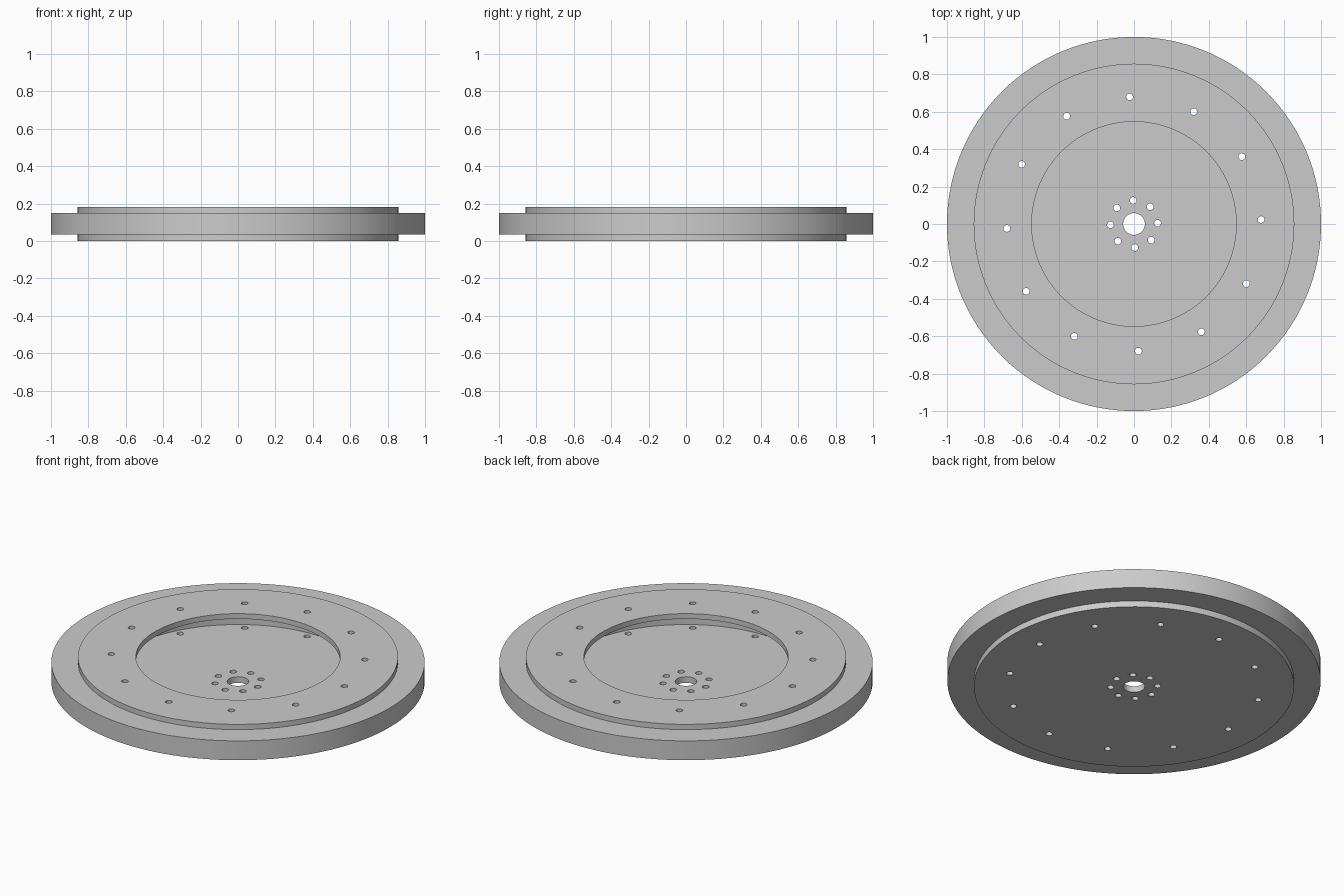
import bpy, bmesh
from math import cos, sin, tau, radians

cube = bpy.data.objects.get("Cube")
if cube:
    bpy.data.objects.remove(cube, do_unlink=True)

GREY = (0.6, 0.6, 0.6, 1)
metal = bpy.data.materials.new("grey metal")
metal.use_nodes = True
metal.diffuse_color = GREY
metal.node_tree.nodes["Principled BSDF"].inputs["Base Color"].default_value = GREY


def bolt_circle(count, radius, hole, turn=2):
    """Evenly spaced round holes as (x, y, radius, segments)."""
    angles = [radians(turn) + tau * i / count for i in range(count)]
    return [(radius * cos(a), radius * sin(a), hole, 24) for a in angles]


def plate(name, circles, bottom, top):
    """Extrude a flat outline with round holes between two heights."""
    curve = bpy.data.curves.new(name, "CURVE")
    curve.dimensions = "2D"
    curve.fill_mode = "BOTH"
    curve.extrude = (top - bottom) / 2
    for x, y, r, n in circles:
        spline = curve.splines.new("POLY")
        spline.points.add(n - 1)
        for i, p in enumerate(spline.points):
            a = tau * i / n
            p.co = (x + r * cos(a), y + r * sin(a), 0, 1)
        spline.use_cyclic_u = True
    obj = bpy.data.objects.new(name, curve)
    bpy.context.collection.objects.link(obj)
    bpy.ops.object.select_all(action="DESELECT")
    obj.select_set(True)
    bpy.context.view_layer.objects.active = obj
    bpy.ops.object.convert(target="MESH")
    obj = bpy.context.object
    obj.name = name

    # Weld caps to walls and set the plate at its height
    bm = bmesh.new()
    bm.from_mesh(obj.data)
    bmesh.ops.remove_doubles(bm, verts=bm.verts, dist=0.0001)
    bmesh.ops.recalc_face_normals(bm, faces=bm.faces)
    bmesh.ops.translate(bm, verts=bm.verts, vec=(0, 0, (top + bottom) / 2))
    bm.to_mesh(obj.data)
    bm.free()
    obj.data.materials.clear()
    obj.data.materials.append(metal)
    bpy.ops.object.shade_smooth_by_angle(angle=radians(30))


def disc(radius, segments=128):
    return (0, 0, radius, segments)


rim_bolts = bolt_circle(12, 0.68, 0.018)
hub_bolts = bolt_circle(8, 0.126, 0.018)

# Solid floor with hub bore and both bolt circles
plate("base_plate", [disc(0.857), disc(0.058, 48)] + rim_bolts + hub_bolts, 0, 0.036)
# Wide outer ring around the hollow
plate("outer_ring", [disc(1), disc(0.72)], 0.036, 0.15)
# Clamping ring with the wide opening
plate("top_ring", [disc(0.857), disc(0.547)] + rim_bolts, 0.15, 0.181)
